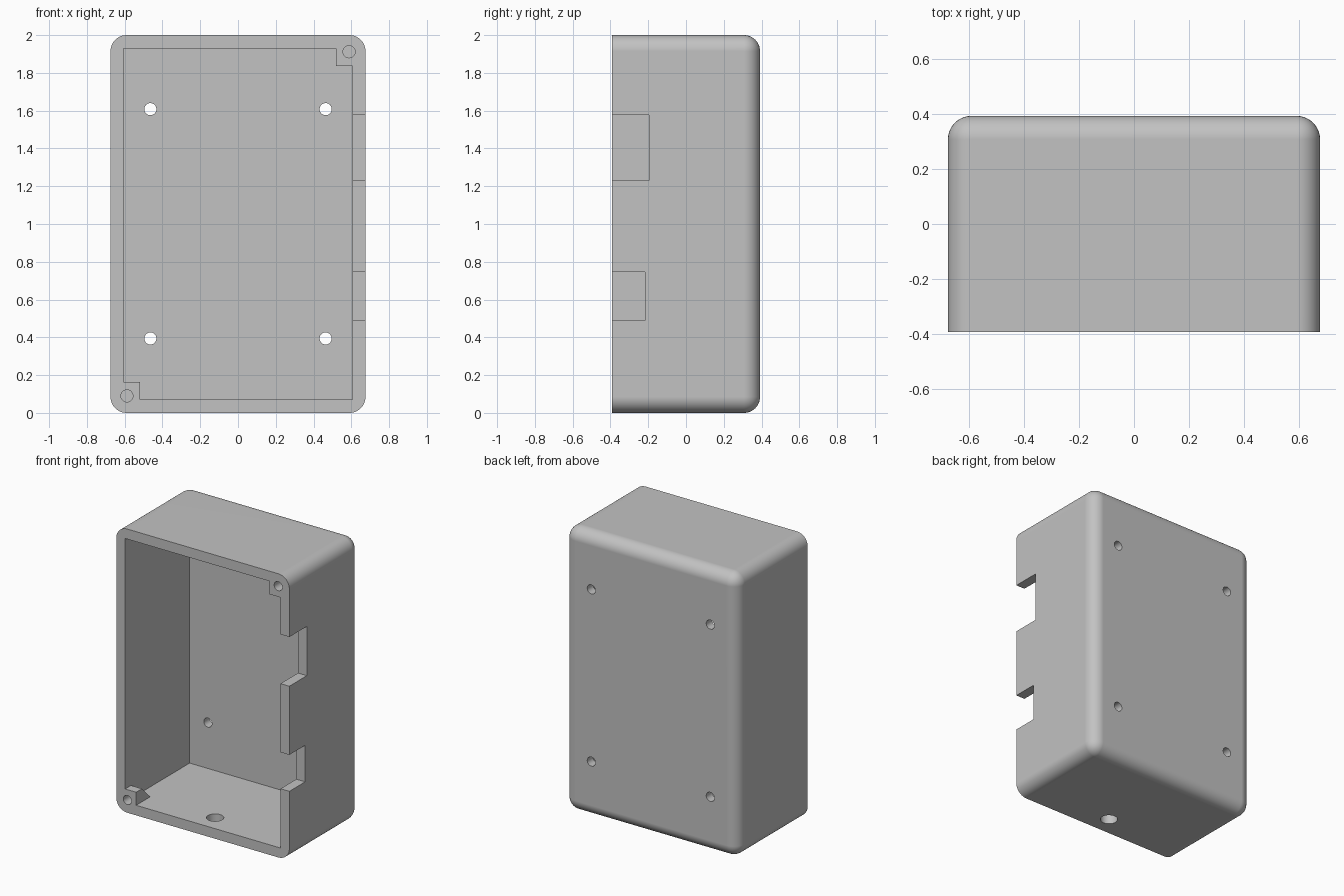
import bpy, bmesh, math
from mathutils import Matrix

cube = bpy.data.objects.get("Cube")
if cube:
    bpy.data.objects.remove(cube, do_unlink=True)

# Overall sizes
W, D, H = 0.675, 0.392, 2.0        # half width, half depth, height
FILLET = 0.085
IN_X, IN_Z, IN_Y = 0.606, 0.071, 0.327

grey = bpy.data.materials.new("matte grey")
grey.use_nodes = True
colour = (0.54, 0.54, 0.54, 1)
grey.diffuse_color = colour
grey.node_tree.nodes["Principled BSDF"].inputs["Base Color"].default_value = colour


def finish(name, bm):
    bmesh.ops.recalc_face_normals(bm, faces=bm.faces)
    mesh = bpy.data.meshes.new(name)
    bm.to_mesh(mesh)
    bm.free()
    mesh.materials.append(grey)
    obj = bpy.data.objects.new(name, mesh)
    bpy.context.collection.objects.link(obj)
    return obj


def box_mesh(x, y, z):
    bm = bmesh.new()
    bmesh.ops.create_cube(bm, size=1)
    for v in bm.verts:
        v.co = [lo + (c + 0.5) * (hi - lo) for c, (lo, hi) in zip(v.co, (x, y, z))]
    return bm


def box(name, x, y, z):
    return finish(name, box_mesh(x, y, z))


def hole(name, centre, radius, length, axis):
    bm = bmesh.new()
    turn = Matrix.Rotation(math.pi / 2, 4, "X") if axis == "Y" else Matrix()
    bmesh.ops.create_cone(bm, cap_ends=True, segments=40, radius1=radius, radius2=radius,
                          depth=length, matrix=Matrix.Translation(centre) @ turn)
    return finish(name, bm)


def cut(target, cutter):
    mod = target.modifiers.new("cut", "BOOLEAN")
    mod.operation, mod.solver, mod.object = "DIFFERENCE", "EXACT", cutter
    bpy.ops.object.select_all(action="DESELECT")
    bpy.context.view_layer.objects.active = target
    target.select_set(True)
    bpy.ops.object.modifier_apply(modifier=mod.name)
    bpy.data.objects.remove(cutter, do_unlink=True)


def corner_boss(side):
    # Screw post with a sloping back, turned half round for the opposite corner
    top, back = 0.163, -D + 0.065
    profile = [(-D - 0.2, top), (back, top), (back + top, 0), (-D - 0.2, 0)]
    bm = bmesh.new()
    face = bm.faces.new([bm.verts.new((-0.8, y, z)) for y, z in profile])
    grown = bmesh.ops.extrude_face_region(bm, geom=[face])
    for v in grown["geom"]:
        if isinstance(v, bmesh.types.BMVert):
            v.co.x = -0.52
    if side > 0:
        for v in bm.verts:
            v.co.x, v.co.z = -v.co.x, H - v.co.z
    return finish("corner_boss", bm)


# Outer shell: every edge rounded except those round the open front
bm = box_mesh((-W, W), (-D, D), (0, H))
edges = [e for e in bm.edges if any(v.co.y > 0 for v in e.verts)]
bmesh.ops.bevel(bm, geom=edges, offset=FILLET, segments=10, profile=0.5, affect="EDGES")
case = finish("enclosure_case", bm)

# Cavity, leaving two corner posts standing
cavity = box("cavity", (-IN_X, IN_X), (-D - 0.1, IN_Y), (IN_Z, H - IN_Z))
for side in (-1, 1):
    cut(cavity, corner_boss(side))
cut(case, cavity)

# Port notches in the side wall
for low, high, deep in ((1.23, 1.577, -0.197), (0.489, 0.746, -0.216)):
    cut(case, box("notch", (0.55, 0.8), (-D - 0.1, deep), (low, high)))

# Mounting holes through the back
for x in (-0.464, 0.464):
    for z in (0.394, 1.608):
        cut(case, hole("mount_hole", (x, 0.35, z), 0.032, 0.3, "Y"))

# Blind screw holes in the corner posts
for x, z in ((-0.588, 0.09), (0.588, 1.912)):
    cut(case, hole("screw_hole", (x, -D, z), 0.032, 0.2, "Y"))

# Cable hole through the floor
cut(case, hole("cable_hole", (0, -0.255, 0), 0.056, 0.4, "Z"))

# Smooth fillets and holes, crisp flat faces
bpy.ops.object.select_all(action="DESELECT")
case.select_set(True)
bpy.context.view_layer.objects.active = case
bpy.ops.object.shade_smooth_by_angle(angle=math.radians(30))
weighted = case.modifiers.new("flat_normals", "WEIGHTED_NORMAL")
weighted.keep_sharp = True
